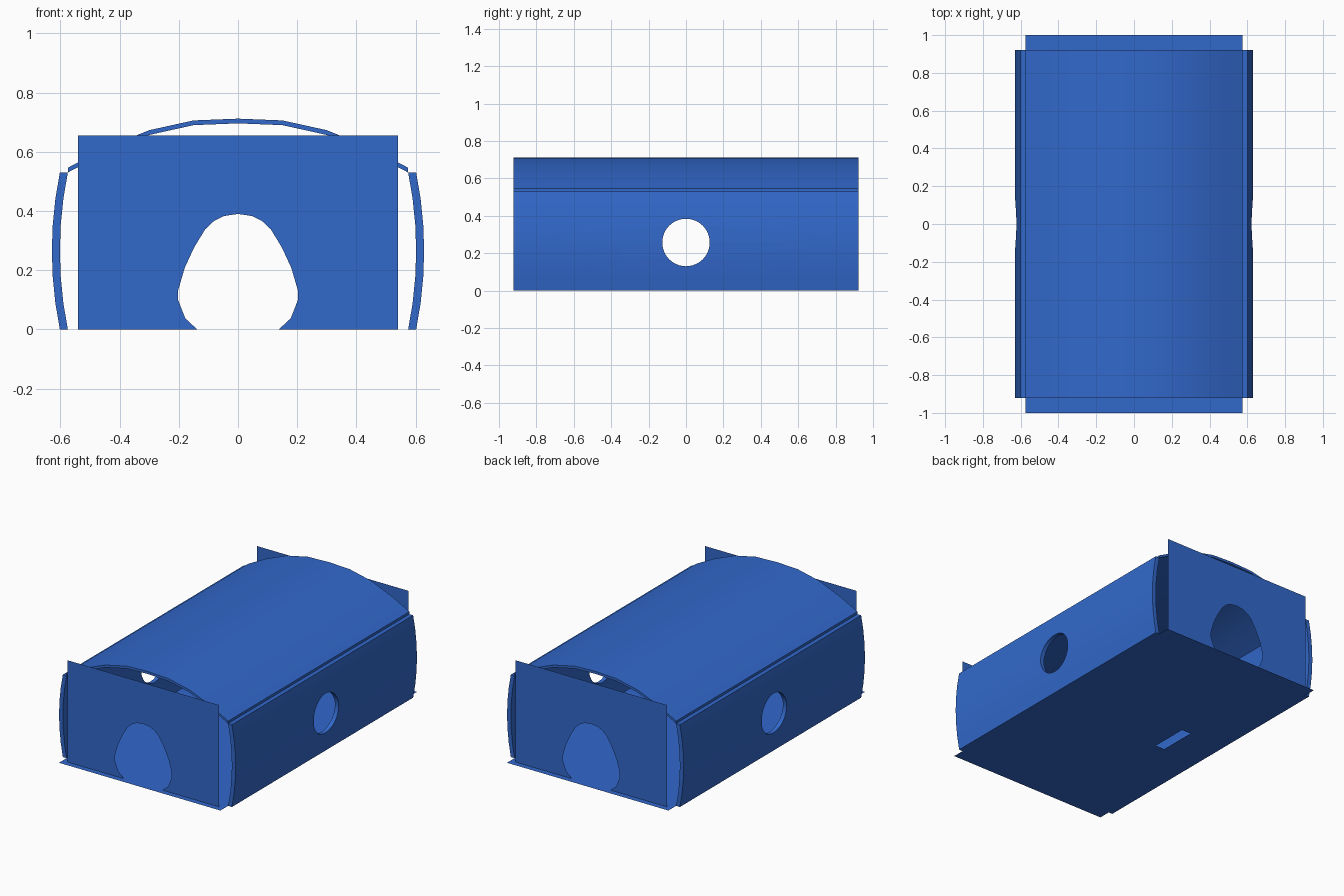
import bpy, math

if "Cube" in bpy.data.objects:
    bpy.data.objects.remove(bpy.data.objects["Cube"])

blue = bpy.data.materials.new("blue")
blue.diffuse_color = (0.032, 0.14, 0.6, 1)
blue.use_nodes = True
blue.node_tree.nodes["Principled BSDF"].inputs["Base Color"].default_value = blue.diffuse_color


def add_mesh(name, verts, faces):
    mesh = bpy.data.meshes.new(name)
    mesh.from_pydata(verts, [], faces)
    mesh.materials.append(blue)
    obj = bpy.data.objects.new(name, mesh)
    bpy.context.collection.objects.link(obj)
    return obj


def make_active(obj):
    bpy.ops.object.select_all(action='DESELECT')
    obj.select_set(True)
    bpy.context.view_layer.objects.active = obj


def curved_shell(name, outer, inner, half_len):
    """Extrude the band between two matching x-z curves along y."""
    loop = outer + inner[::-1]
    n, k = len(loop), len(outer)
    verts = [(x, y, z) for y in (-half_len, half_len) for x, z in loop]
    faces = [(i, (i + 1) % n, (i + 1) % n + n, i + n) for i in range(n)]
    for i in range(k - 1):
        a, b, c, d = i, i + 1, n - 2 - i, n - 1 - i
        faces += [(d, c, b, a), (a + n, b + n, c + n, d + n)]
    obj = add_mesh(name, verts, faces)
    make_active(obj)
    bpy.ops.object.mode_set(mode='EDIT')
    bpy.ops.mesh.select_all(action='SELECT')
    bpy.ops.mesh.normals_make_consistent(inside=False)
    bpy.ops.object.mode_set(mode='OBJECT')
    return obj


# Floor sheet with a small slot
xs, ys = (-0.575, -0.341, -0.275, 0.575), (-1, -0.123, 0.123, 1)
cells = [(i, j) for j in range(3) for i in range(3) if (i, j) != (1, 1)]
add_mesh("floor", [(x, y, 0) for y in ys for x in xs],
         [(j * 4 + i, j * 4 + i + 1, j * 4 + i + 5, j * 4 + i + 4) for i, j in cells])

# End panels with an egg-shaped doorway
half_door = [(0.138, 0), (0.178, 0.037), (0.202, 0.098), (0.202, 0.133), (0.180, 0.208),
             (0.148, 0.277), (0.111, 0.338), (0.08, 0.367), (0.047, 0.383)]
door = half_door + [(0, 0.39)] + [(-x, z) for x, z in half_door[::-1]]
outline = [(-0.54, 0), (-0.54, 0.655), (0.54, 0.655), (0.54, 0)] + door
for name, side in (("front_panel", -1), ("back_panel", 1)):
    verts = [(x, side * 0.963, z) for x, z in outline]
    order = range(len(verts))
    add_mesh(name, verts, [tuple(order if side > 0 else reversed(order))])

# Arched roof
half_roof = [(0.15, 0.706), (0.3, 0.673), (0.45, 0.612), (0.575, 0.546)]
roof_top = [(-x, z) for x, z in half_roof[::-1]] + [(0, 0.712)] + half_roof
roof = curved_shell("roof", roof_top, [(x, z - 0.016) for x, z in roof_top], 0.922)

# Bulging side walls, each pierced by a round window
wall_outer = [(0.602, 0), (0.617, 0.088), (0.626, 0.177), (0.629, 0.265),
              (0.626, 0.353), (0.617, 0.442), (0.602, 0.53)]
wall_inner = [(x - 0.027, z) for x, z in wall_outer]
bpy.ops.mesh.primitive_cylinder_add(vertices=48, radius=0.127, depth=2,
                                    location=(0, 0, 0.257), rotation=(0, math.pi / 2, 0))
cutter = bpy.context.object
cutter.name = "window_cutter"
cutter.hide_render = True
cutter.data.materials.append(blue)
walls = []
for name, s in (("right_wall", 1), ("left_wall", -1)):
    wall = curved_shell(name, [(s * x, z) for x, z in wall_outer],
                        [(s * x, z) for x, z in wall_inner], 0.922)
    mod = wall.modifiers.new("window", 'BOOLEAN')
    mod.operation, mod.solver, mod.object = 'DIFFERENCE', 'EXACT', cutter
    bpy.ops.object.modifier_apply(modifier=mod.name)
    walls.append(wall)
bpy.data.objects.remove(cutter, do_unlink=True)

for obj in walls + [roof]:
    make_active(obj)
    bpy.ops.object.shade_smooth_by_angle(angle=math.radians(30))
